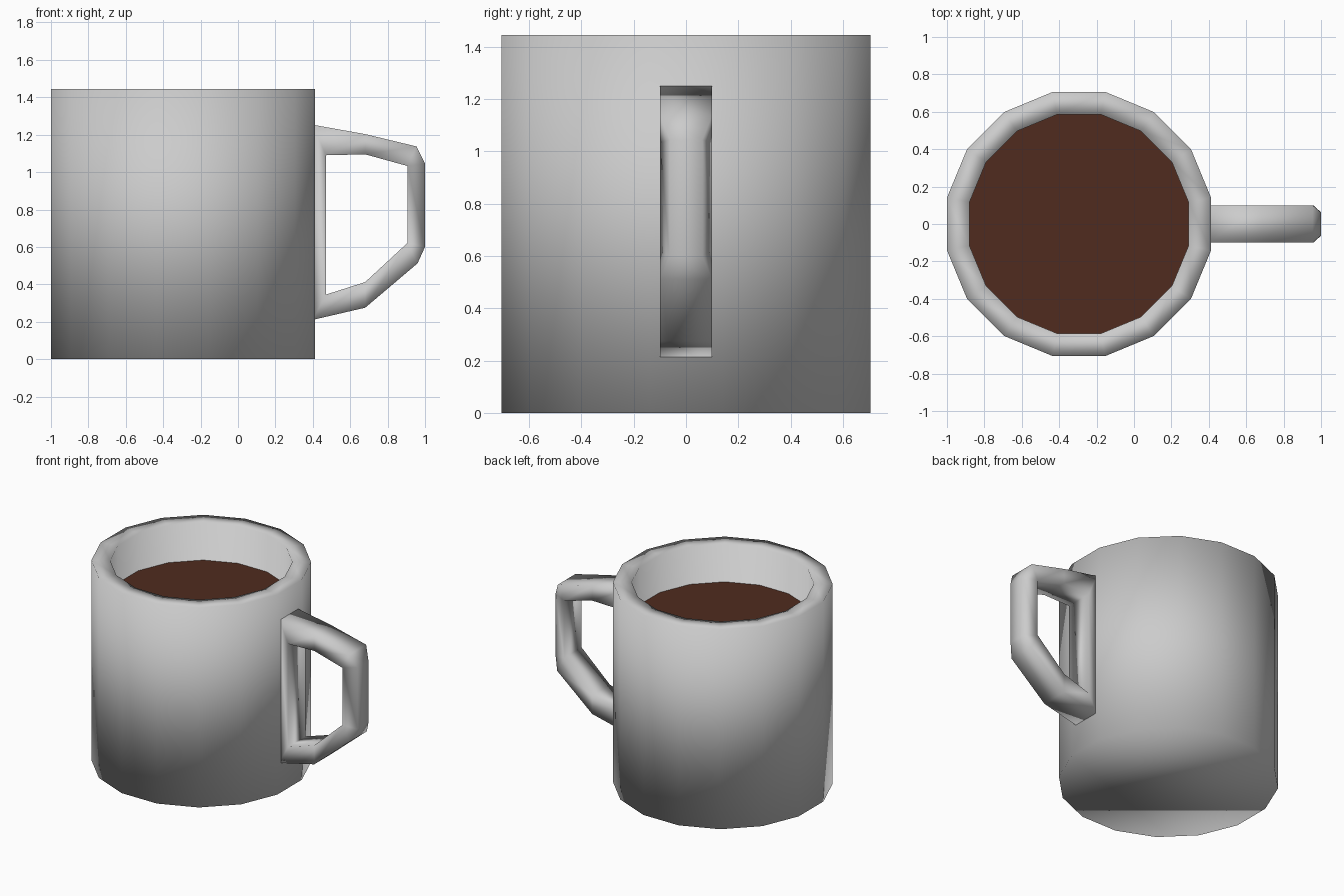
import bpy, bmesh, math

if "Cube" in bpy.data.objects:
    bpy.data.objects.remove(bpy.data.objects["Cube"])

CX, SIDES = -0.294, 16
R_OUT, R_IN, HEIGHT, LIQUID_Z = 0.72, 0.597, 1.445, 1.175


def make_object(name, bm, smooth=True):
    bmesh.ops.recalc_face_normals(bm, faces=bm.faces)
    for f in bm.faces:
        f.smooth = smooth
    mesh = bpy.data.meshes.new(name)
    bm.to_mesh(mesh)
    bm.free()
    obj = bpy.data.objects.new(name, mesh)
    bpy.context.collection.objects.link(obj)
    return obj


def ring(bm, r, z):
    # 16-gon with flat sides facing +x and -x
    angles = [(i + 0.5) * math.tau / SIDES for i in range(SIDES)]
    return [bm.verts.new((CX + r * math.cos(a), r * math.sin(a), z)) for a in angles]


def bridge(bm, a, b):
    n = len(a)
    for i in range(n):
        j = (i + 1) % n
        bm.faces.new((a[i], a[j], b[j], b[i]))


# Cup: outer wall, flat rim, inner wall, floor and base
bm = bmesh.new()
rings = [ring(bm, r, z) for r, z in
         ((R_OUT, 0), (R_OUT, HEIGHT), (R_IN, HEIGHT), (R_IN, 0.12))]
for a, b in zip(rings, rings[1:]):
    bridge(bm, a, b)
bm.faces.new(rings[0])
bm.faces.new(rings[-1])
make_object("cup", bm)

# Drink: flat surface inside the cup
bm = bmesh.new()
bm.faces.new(ring(bm, R_IN, LIQUID_Z))
drink = make_object("drink", bm, smooth=False)
if drink.data.polygons[0].normal.z < 0:
    drink.data.flip_normals()
brown = bpy.data.materials.new("brown_drink")
brown.diffuse_color = (0.08, 0.024, 0.013, 1)
brown.use_nodes = True
brown.node_tree.nodes["Principled BSDF"].inputs["Base Color"].default_value = brown.diffuse_color
drink.data.materials.append(brown)

# Handle: closed D-shaped loop; outer (x, z, half width) and matching inner (x, z)
outer = [(0.40, 1.253, 0.1), (0.68, 1.203, 0.1), (0.955, 1.137, 0.1), (1.0, 1.045, 0.062),
         (1.0, 0.60, 0.062), (0.96, 0.512, 0.1), (0.68, 0.275, 0.1), (0.40, 0.21, 0.1)]
inner = [(0.47, 1.09), (0.68, 1.095), (0.905, 1.033), (0.905, 1.033),
         (0.905, 0.62), (0.905, 0.62), (0.68, 0.412), (0.47, 0.345)]
bm = bmesh.new()
loops = []
for (ox, oz, w), (ix, iz) in zip(outer, inner):
    loops.append([bm.verts.new(p) for p in
                  ((ox, -w, oz), (ox, w, oz), (ix, 0.1, iz), (ix, -0.1, iz))])
for a, b in zip(loops, loops[1:] + loops[:1]):
    bridge(bm, a, b)
bmesh.ops.remove_doubles(bm, verts=bm.verts, dist=0.0005)
make_object("handle", bm)
